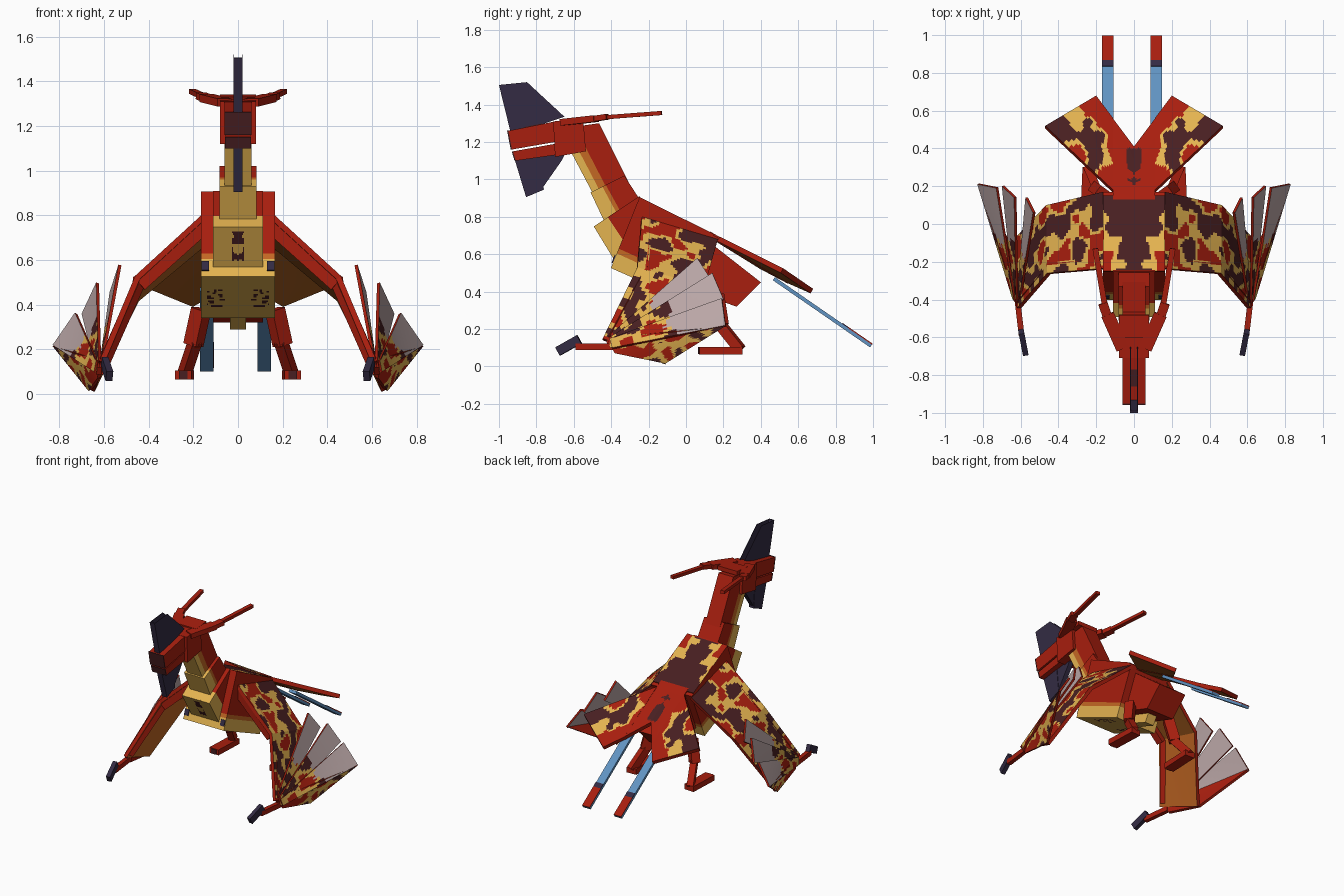
import bpy, bmesh
from mathutils import Vector, noise

if "Cube" in bpy.data.objects:
    bpy.data.objects.remove(bpy.data.objects["Cube"])

# Flat colours (sRGB, converted to linear)
COLOURS = {
    "red": (168, 30, 14), "yellow": (228, 179, 80), "maroon": (72, 31, 33),
    "grey": (187, 167, 167), "blue": (97, 147, 194), "navy": (51, 43, 67),
    "brown": (170, 95, 32), "orange": (196, 104, 36),
}
NAMES = list(COLOURS)
MATS = []
for key, rgb in COLOURS.items():
    lin = [((c / 255 + 0.055) / 1.055) ** 2.4 for c in rgb] + [1.0]
    m = bpy.data.materials.new(key)
    m.use_nodes = True
    m.diffuse_color = lin
    bsdf = m.node_tree.nodes["Principled BSDF"]
    bsdf.inputs["Base Color"].default_value = lin
    bsdf.inputs["Roughness"].default_value = 0.9
    MATS.append(m)


def finish(name, bm, mirror):
    bmesh.ops.recalc_face_normals(bm, faces=bm.faces)
    me = bpy.data.meshes.new(name)
    bm.to_mesh(me)
    bm.free()
    for m in MATS:
        me.materials.append(m)
    ob = bpy.data.objects.new(name, me)
    bpy.context.collection.objects.link(ob)
    if mirror:
        ob.modifiers.new("mirror", "MIRROR").use_mirror_merge = False


def hexa(name, loop1, loop2, col, mirror=False):
    """Solid between two four-sided loops."""
    bm = bmesh.new()
    a = [bm.verts.new(p) for p in loop1]
    b = [bm.verts.new(p) for p in loop2]
    faces = [bm.faces.new(a), bm.faces.new(b[::-1])]
    for i in range(4):
        j = (i + 1) % 4
        faces.append(bm.faces.new((a[i], b[i], b[j], a[j])))
    for f in faces:
        f.material_index = NAMES.index(col)
    finish(name, bm, mirror)


def prism(name, profile, half, col, inner=None):
    """Side profile of (y, z) points out to +-half in x, or a mirrored pair from inner to half."""
    x0 = -half if inner is None else inner
    hexa(name, [(x0, y, z) for y, z in profile], [(half, y, z) for y, z in profile],
         col, inner is not None)


def banded(name, q, half, bands):
    """Prism split from its throat edge (q0-q3) to its back edge (q1-q2)."""
    q = [Vector(p) for p in q]
    lo = 0.0
    for hi, col in bands:
        prism(name + "_" + col, [q[0].lerp(q[1], lo), q[0].lerp(q[1], hi),
                                 q[3].lerp(q[2], hi), q[3].lerp(q[2], lo)], half, col)
        lo = hi


def bar(name, a, b, w, h, col, mirror=True):
    a, b = Vector(a), Vector(b)
    d = b - a
    s = d.cross(Vector((0, 0, 1))).normalized()
    u = s.cross(d).normalized()
    ends = [[p + s * (w / 2 * i) + u * (h / 2 * j) for i, j in ((-1, -1), (1, -1), (1, 1), (-1, 1))]
            for p in (a, b)]
    hexa(name, ends[0], ends[1], col, mirror)


def slab(name, quad, thick, rule, under, rim="red", n=26, m=26):
    """Mirrored plate painted on the quad's own side; rule(point, u, v) names the colour.
    A negative thickness puts the paint on the lower side."""
    a, b, c, d = [Vector(p) for p in quad]
    nor = (b - a).cross(c - a).normalized()
    if nor.dot(Vector((0.6, 0, 1))) < 0:
        nor.negate()
    bm = bmesh.new()
    layers = []
    for off in (0, -thick):
        layers.append([[bm.verts.new(a.lerp(b, i / n).lerp(d.lerp(c, i / n), j / m) + nor * off)
                        for j in range(m + 1)] for i in range(n + 1)])
    for k, g in enumerate(layers):
        for i in range(n):
            for j in range(m):
                f = bm.faces.new((g[i][j], g[i + 1][j], g[i + 1][j + 1], g[i][j + 1]))
                col = under if k else rule(f.calc_center_median(), (i + 0.5) / n, (j + 0.5) / m)
                f.material_index = NAMES.index(col)
    ring = ([(i, 0) for i in range(n)] + [(n, j) for j in range(m)]
            + [(i, m) for i in range(n, 0, -1)] + [(0, j) for j in range(m, 0, -1)])
    t, o = layers
    for (i, j), (k, l) in zip(ring, ring[1:] + ring[:1]):
        bm.faces.new((t[i][j], t[k][l], o[k][l], o[i][j])).material_index = NAMES.index(rim)
    finish(name, bm, True)


def camo(p, u, v):
    """Dark blotches ringed with yellow on red."""
    k = noise.noise(Vector(p) * 11.0 + Vector((5.4, 2.3, 8.6)))
    return "maroon" if k > 0.18 else "yellow" if k > -0.12 else "red"


def saddle_paint(p, u, v):
    edge = 1.1 * u + 1.1 * (1 - v) + 0.6 * noise.noise(p * 14)
    return "maroon" if edge < 1.45 else "yellow" if edge < 1.75 else "red"


def belly_paint(p, u, v):
    spot = .35 < u < .85 and .3 < v < .75 and noise.noise(p * 45) > .12
    return "maroon" if spot else "yellow"


def throat_paint(p, u, v):
    spot = u < .22 and .1 < v < .85 and noise.noise(p * 40) > -.05
    return "maroon" if spot else "yellow"


# Body and neck, stepped boxes with a yellow throat
banded("body", [(-.40, .53), (-.25, .90), (.17, .69), (.02, .345)], .165,
       [(.2, "yellow"), (.27, "orange"), (1.0, "red")])
banded("neck_base", [(-.49, .75), (-.25, .91), (-.10, .72), (-.38, .57)], .112,
       [(.3, "yellow"), (1.0, "red")])
banded("neck_middle", [(-.51, .93), (-.33, 1.02), (-.20, .82), (-.42, .74)], .082,
       [(0.35, "yellow"), (0.45, "orange"), (1.0, "red")])
banded("neck_upper", [(-.68, 1.27), (-.465, 1.30), (-.30, .97), (-.49, .91)], .06,
       [(0.2, "yellow"), (0.4, "orange"), (1.0, "red")])
slab("back_saddle", [(0, -.25, .906), (.165, -.25, .906), (.165, .15, .708), (0, .15, .708)],
     .008, saddle_paint, "red")
slab("belly_plate", [(0, -.402, .526), (.165, -.402, .526), (.165, .018, .341), (0, .018, .341)],
     -.006, belly_paint, "yellow", "yellow")
slab("throat_plate", [(0, -.493, .748), (.112, -.493, .748), (.112, -.383, .568), (0, -.383, .568)],
     -.006, throat_paint, "yellow", "yellow")
prism("chest_spot", [(-.398, .555), (-.382, .595), (-.37, .59), (-.386, .55)], .163, "navy", .13)

# Pelvis with pale underside
prism("pelvis", [(.27, .32), (.40, .45), (.08, .70), (-.02, .42)], .112, "red")
prism("belly_keel", [(-.02, .36), (.02, .42), (.20, .36), (.16, .29)], .036, "yellow")

# Head: skull and two-part beak
prism("skull", [(-.71, 1.31), (-.55, 1.325), (-.535, 1.15), (-.70, 1.12)], .08, "red")
prism("upper_beak", [(-.95, 1.26), (-.70, 1.31), (-.70, 1.20), (-.93, 1.16)], .06, "red")
prism("lower_beak", [(-.925, 1.15), (-.70, 1.19), (-.70, 1.13), (-.91, 1.10)], .056, "red")
prism("beak_tip", [(-.957, 1.262), (-.95, 1.262), (-.93, 1.16), (-.937, 1.16)], .061, "maroon")
prism("lower_beak_tip", [(-.932, 1.15), (-.925, 1.15), (-.91, 1.10), (-.917, 1.10)], .058, "maroon")
prism("beak_spot", [(-.86, 1.281), (-.77, 1.299), (-.77, 1.293), (-.86, 1.275)], .02, "maroon")

# Crests: hollow pair of sheets above, closed only along the front; solid fins below
prism("top_crest_sheet", [(-1.0, 1.505), (-.85, 1.52), (-.65, 1.335), (-.935, 1.24)],
      .02, "navy", .017)
prism("top_crest_front", [(-1.0, 1.505), (-.99, 1.506), (-.925, 1.24), (-.935, 1.24)], .02, "navy")
prism("chin_crest_front", [(-.92, 1.12), (-.78, 1.14), (-.76, .945), (-.855, .905)], .02, "navy")
prism("chin_crest_rear", [(-.80, 1.14), (-.65, 1.13), (-.665, 1.10), (-.77, .95)], .017, "navy")

# Brow plates and swept horns
bar("brow_plate", (.06, -.66, 1.305), (.14, -.48, 1.325), .07, .035, "red")
bar("brow_bridge", (0, -.60, 1.315), (0, -.48, 1.325), .16, .03, "red", False)
bar("horn_root", (.12, -.55, 1.315), (.165, -.42, 1.335), .05, .03, "red")
bar("horn", (.15, -.46, 1.33), (.205, -.13, 1.355), .03, .022, "red")

# Wing arms tucked under painted membranes
shoulder, elbow, wrist = (.165, -.235, .80), (.46, -.26, .53), (.62, -.445, .15)
bar("upper_arm", (.15, -.21, .752), (.44, -.232, .492), .05, .065, "red")
bar("forearm", (.44, -.225, .50), (.595, -.41, .15), .035, .04, "red")
slab("inner_wing", [shoulder, elbow, (.465, .10, .43), (.165, .17, .68)], .025, camo, "brown")
slab("outer_wing", [elbow, wrist, (.665, -.11, .02), (.465, .10, .43)], .025, camo, "orange")


def feather(p, u, v):
    """Mottled near the wrist, plain toward the tip."""
    k = noise.noise(p * 13)
    if u > 0.52 + 0.15 * k:
        return "grey"
    return "maroon" if k > 0.22 else "red" if k < -0.16 else "yellow"


# Wing-tip feathers, radiating from the wrist
TIPS = [((.535, .06, .58), (.575, .14, .455)), ((.635, .14, .50), (.70, .20, .36)),
        ((.73, .19, .365), (.83, .21, .22))]
for i, (t1, t2) in enumerate(TIPS):
    base = Vector((.615, -.43, .15)) + Vector((.01 * i, .01 * i, 0))
    slab("wing_feather_%d" % (i + 1), [base, t1, t2, base + Vector((.01, .015, -.05))],
         .014, feather, "grey", m=10)
slab("lower_feather", [(.615, -.43, .15), (.83, .21, .215), (.67, -.11, .015), (.63, -.38, .07)],
     .018, camo, "red")

# Wing hand and claw
bar("wing_finger", (.62, -.38, .105), (.595, -.59, .105), .03, .035, "red")
bar("wing_claw", (.597, -.57, .145), (.575, -.685, .08), .03, .05, "navy")

# Hind legs
bar("thigh", (.165, .16, .38), (.20, .185, .22), .06, .07, "red")
bar("shin", (.19, .17, .24), (.24, .29, .09), .045, .055, "red")
bar("foot", (.235, .30, .085), (.245, .07, .085), .075, .04, "red")
bar("toe_tip", (.245, .07, .085), (.245, .064, .085), .04, .036, "maroon")


# Tail fan, its inner edge slightly lower than the outer tips
def tail_point(x, y, up=0.0):
    return (x, y, .70 - .53 * (y - .17) + up)


def tail_centre(p, u, v):
    spot = noise.noise(p * 11)
    return "maroon" if p.x < .035 + .02 * spot and .17 < p.y < .40 and spot > -.1 else "red"


def tail_side(p, u, v):
    """Large dark blotch with a yellow ring, red along the inner edge."""
    k = noise.noise(p * 12)
    blotch = ((u - .42) / .42) ** 2 + ((v - .36) / .34) ** 2 + 1.1 * k
    tip = ((u - .88) / .16) ** 2 + ((v - .12) / .25) ** 2 + .8 * k
    if min(blotch, tip) < .65:
        return "maroon"
    return "yellow" if blotch < 1.05 or (u > .65 and v < .62 + .4 * k) else "red"


slab("tail_centre", [tail_point(0, .13), tail_point(.112, .13), tail_point(.112, .56, -.025),
                     tail_point(0, .41, -.025)], .03, tail_centre, "brown")
slab("tail_side", [tail_point(.11, .18), tail_point(.47, .52, .01), tail_point(.20, .68, -.015),
                   tail_point(.11, .56, -.025)], .028, tail_side, "brown")

# Tail streamers with banded ends on the upper side
up = Vector((0, .57, .82))
for side, x in (("right", -.139), ("left", .118)):
    start, end = Vector((x, .47, .469)), Vector((x, .99, .11))
    bar(side + "_streamer", start, end, .06, .02, "blue", False)
    for part, f0, f1, col in (("band", .69, .75, "navy"), ("tip", .75, 1, "red")):
        bar(side + "_streamer_" + part, start.lerp(end, f0) + up * .011,
            start.lerp(end, f1) + up * .011, .061, .006, col, False)
